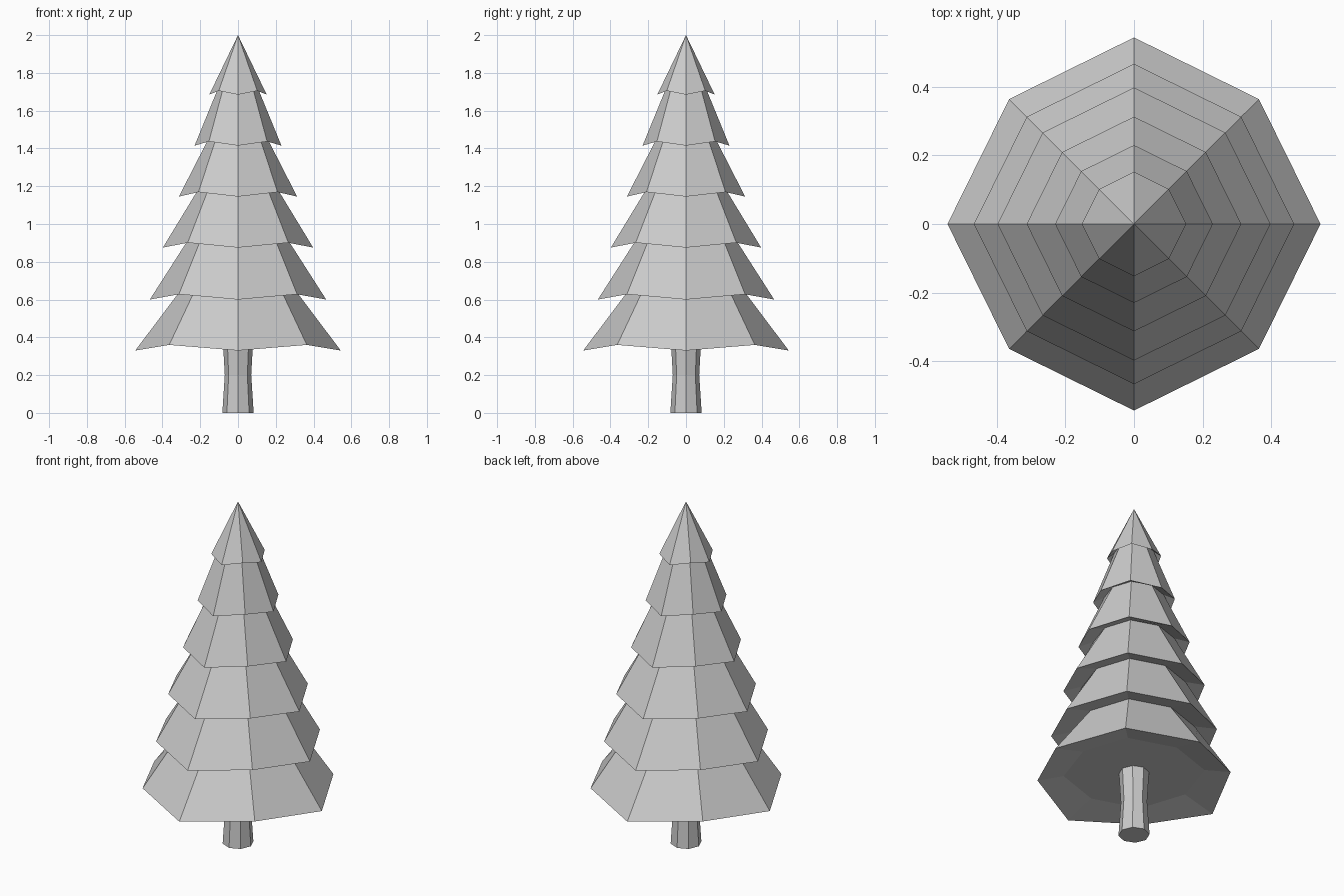
import bpy
import bmesh
from math import cos, sin, pi

cube = bpy.data.objects.get("Cube")
if cube:
    bpy.data.objects.remove(cube, do_unlink=True)

SIDES = 8

grey = bpy.data.materials.new("light_grey")
grey.use_nodes = True
colour = (0.6, 0.6, 0.6, 1)
grey.diffuse_color = colour
grey.node_tree.nodes["Principled BSDF"].inputs["Base Color"].default_value = colour


def ring(bm, r_axis, z_axis, r_diag, z_diag):
    """Eight corners, alternating between axis and diagonal positions."""
    verts = []
    for i in range(SIDES):
        a = 2 * pi * i / SIDES
        r, z = (r_diag, z_diag) if i % 2 else (r_axis, z_axis)
        verts.append(bm.verts.new((r * cos(a), r * sin(a), z)))
    return verts


def bridge(bm, lower, upper):
    for i in range(SIDES):
        j = (i + 1) % SIDES
        bm.faces.new((lower[i], lower[j], upper[j], upper[i]))


def finish(bm, name):
    bmesh.ops.recalc_face_normals(bm, faces=bm.faces)
    mesh = bpy.data.meshes.new(name)
    bm.to_mesh(mesh)
    bm.free()
    mesh.materials.append(grey)
    obj = bpy.data.objects.new(name, mesh)
    bpy.context.collection.objects.link(obj)


# Trunk: slightly waisted octagonal post
bm = bmesh.new()
rings = [ring(bm, r, z, r, z) for r, z in ((0.083, 0), (0.07, 0.2), (0.08, 0.38))]
bm.faces.new(rings[0])
for low, high in zip(rings, rings[1:]):
    bridge(bm, low, high)
bm.faces.new(rings[-1])
finish(bm, "trunk")

# Foliage: stacked skirts with drooping corners, ending in a point
rims = [(0.544, 0.33), (0.467, 0.60), (0.398, 0.875),
        (0.313, 1.145), (0.23, 1.415), (0.152, 1.685)]
bm = bmesh.new()
previous = None
for k, (r, z) in enumerate(rims):
    droop = 0.03 - 0.002 * k
    inner = ring(bm, 0.65 * r, z + 0.05, 0.69 * r, z + 0.05)
    rim = ring(bm, r, z, 0.947 * r, z + droop)
    if previous:
        bridge(bm, previous, inner)
    else:
        bm.faces.new(inner)
    bridge(bm, inner, rim)
    previous = rim
tip = bm.verts.new((0, 0, 2))
for i in range(SIDES):
    bm.faces.new((previous[i], previous[(i + 1) % SIDES], tip))
finish(bm, "foliage")
